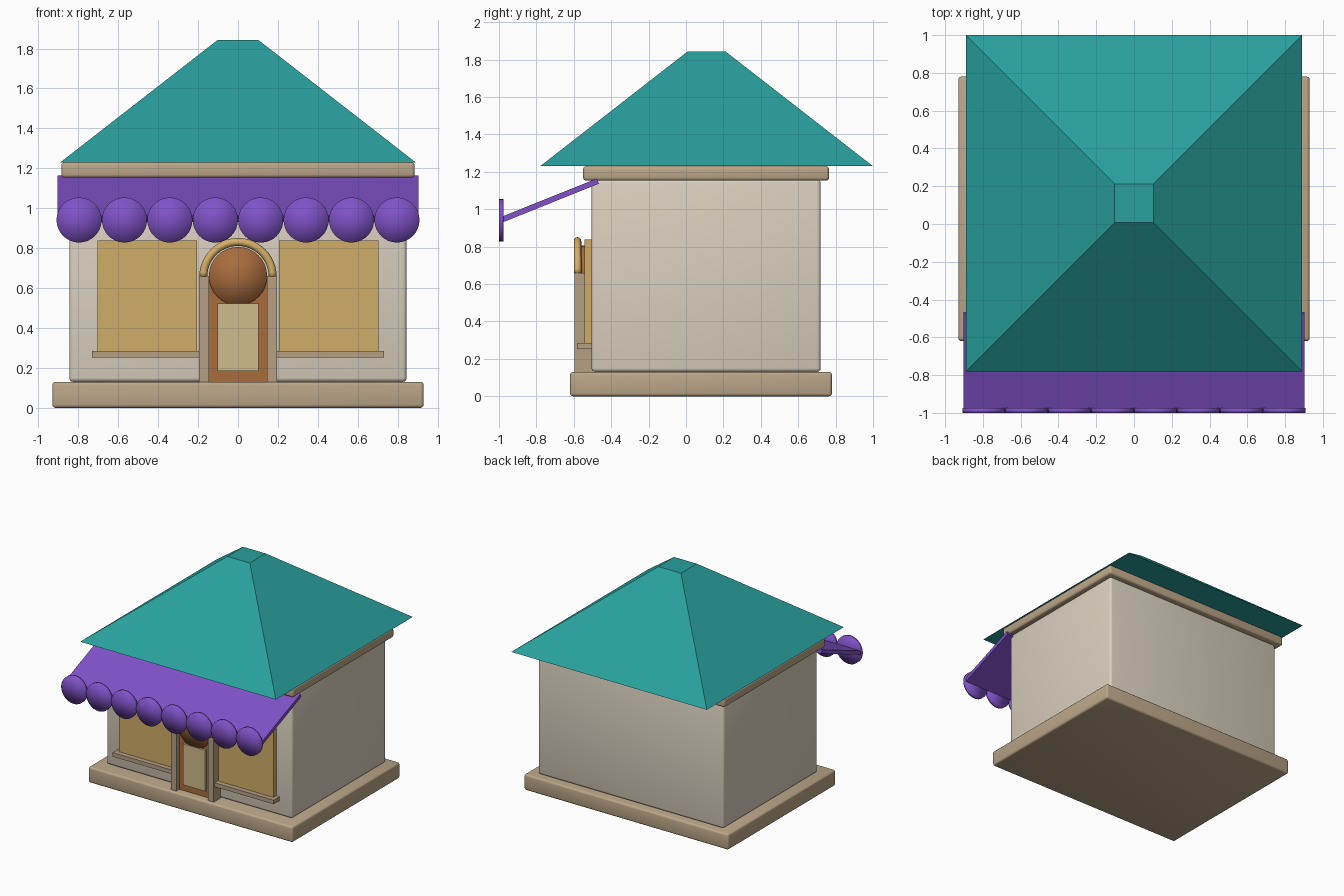
import bpy, bmesh, math
from mathutils import Matrix, Vector

if "Cube" in bpy.data.objects:
    bpy.data.objects.remove(bpy.data.objects["Cube"], do_unlink=True)


def material(name, rgb):
    """Flat material from an sRGB byte colour."""
    col = [(c / 255 / 12.92) if c < 10 else ((c / 255 + 0.055) / 1.055) ** 2.4 for c in rgb] + [1]
    m = bpy.data.materials.new(name)
    m.use_nodes = True
    m.diffuse_color = col
    bsdf = next(n for n in m.node_tree.nodes if n.type == 'BSDF_PRINCIPLED')
    bsdf.inputs["Base Color"].default_value = col
    return m


TEAL = material("teal roof", (40, 160, 157))
PURPLE = material("purple awning", (128, 82, 200))
CREAM = material("cream wall", (218, 208, 191))
STONE = material("tan stone", (188, 166, 136))
TRIM = material("trim stone", (182, 160, 132))
GOLD = material("gold window", (208, 174, 104))
ARCH = material("arch gold", (214, 175, 104))
WOOD = material("door wood", (168, 108, 60))
GLASS = material("pale glass", (208, 188, 140))


def finish(name, bm, mat, smooth=False):
    bmesh.ops.recalc_face_normals(bm, faces=bm.faces)
    for f in bm.faces:
        f.smooth = smooth
    me = bpy.data.meshes.new(name)
    bm.to_mesh(me)
    bm.free()
    me.materials.append(mat)
    ob = bpy.data.objects.new(name, me)
    bpy.context.collection.objects.link(ob)
    return ob


def box(name, lo, hi, mat, bevel=0.0):
    """Box between two corners, optionally with softly rounded edges."""
    lo, hi = Vector(lo), Vector(hi)
    bm = bmesh.new()
    bmesh.ops.create_cube(bm, size=1, matrix=Matrix.Translation((lo + hi) / 2)
                          @ Matrix.Diagonal((*(hi - lo), 1)))
    if bevel:
        bmesh.ops.bevel(bm, geom=bm.edges[:], offset=bevel, segments=3,
                        profile=0.5, affect='EDGES')
    return finish(name, bm, mat, bevel > 0)


def disc(name, x, z, radius, front, back, mat):
    """Upright soft-shaded disc facing the front."""
    bm = bmesh.new()
    bmesh.ops.create_cone(bm, cap_ends=True, cap_tris=True, segments=32,
                          radius1=radius, radius2=radius, depth=back - front,
                          matrix=Matrix.Translation((x, (front + back) / 2, z))
                          @ Matrix.Rotation(math.pi / 2, 4, 'X'))
    return finish(name, bm, mat, True)


# Plinth, walls and cornice
box("plinth", (-0.93, -0.62, 0), (0.93, 0.78, 0.13), STONE, 0.016)
box("walls", (-0.845, -0.505, 0.13), (0.845, 0.72, 1.16), CREAM, 0.02)
box("cornice", (-0.885, -0.55, 1.153), (0.885, 0.765, 1.23), STONE, 0.016)

# Truncated pyramid roof
bm = bmesh.new()
bmesh.ops.create_cone(bm, cap_ends=True, segments=4, radius1=0.89 * math.sqrt(2),
                      radius2=0.103 * math.sqrt(2), depth=0.612,
                      matrix=Matrix.Translation((0, 0.11, 1.536))
                      @ Matrix.Rotation(math.pi / 4, 4, 'Z'))
finish("roof", bm, TEAL)

# Sloping awning sheet
top, low = Vector((0, -0.472, 1.15)), Vector((0, -0.985, 0.944))
slope = top - low
bm = bmesh.new()
bmesh.ops.create_cube(bm, size=1, matrix=Matrix.Translation((top + low) / 2)
                      @ Matrix.Rotation(math.atan2(slope.z, slope.y), 4, 'X')
                      @ Matrix.Diagonal((1.806, slope.length, 0.03, 1)))
finish("awning", bm, PURPLE)

# Round scallops along the awning edge
for i in range(8):
    disc(f"awning_scallop_{i + 1}", (i - 3.5) * 0.2275, 0.941, 0.113, -1.0, -0.975, PURPLE)

# Windows, sills and door jambs on both sides
for side, s in (("left", 1), ("right", -1)):
    def pair(name, x0, x1, y0, z0, z1, mat, bevel=0.0):
        a, b = sorted((s * x0, s * x1))
        box(f"{side}_{name}", (a, y0, z0), (b, -0.5, z1), mat, bevel)
    pair("window", 0.205, 0.703, -0.543, 0.28, 0.838, GOLD)
    pair("sill", 0.195, 0.732, -0.583, 0.252, 0.285, TRIM)
    pair("door_jamb", 0.145, 0.195, -0.595, 0.13, 0.66, TRIM)

# Door with round head and glass pane
box("door", (-0.147, -0.556, 0.13), (0.147, -0.5, 0.66), WOOD)
disc("door_head", 0, 0.66, 0.146, -0.566, -0.5, WOOD)
box("door_pane", (-0.102, -0.572, 0.185), (0.102, -0.555, 0.522), GLASS)

# Half-ring arch over the door
bm = bmesh.new()
ring = bmesh.ops.create_circle(bm, segments=12, radius=0.02,
                               matrix=Matrix.Translation((0.174, -0.58, 0.657)))
bmesh.ops.spin(bm, geom=ring["verts"] + bm.edges[:], cent=(0, -0.58, 0.657),
               axis=(0, -1, 0), angle=math.pi, steps=24)
bmesh.ops.holes_fill(bm, edges=bm.edges[:], sides=0)
finish("door_arch", bm, ARCH, True)
